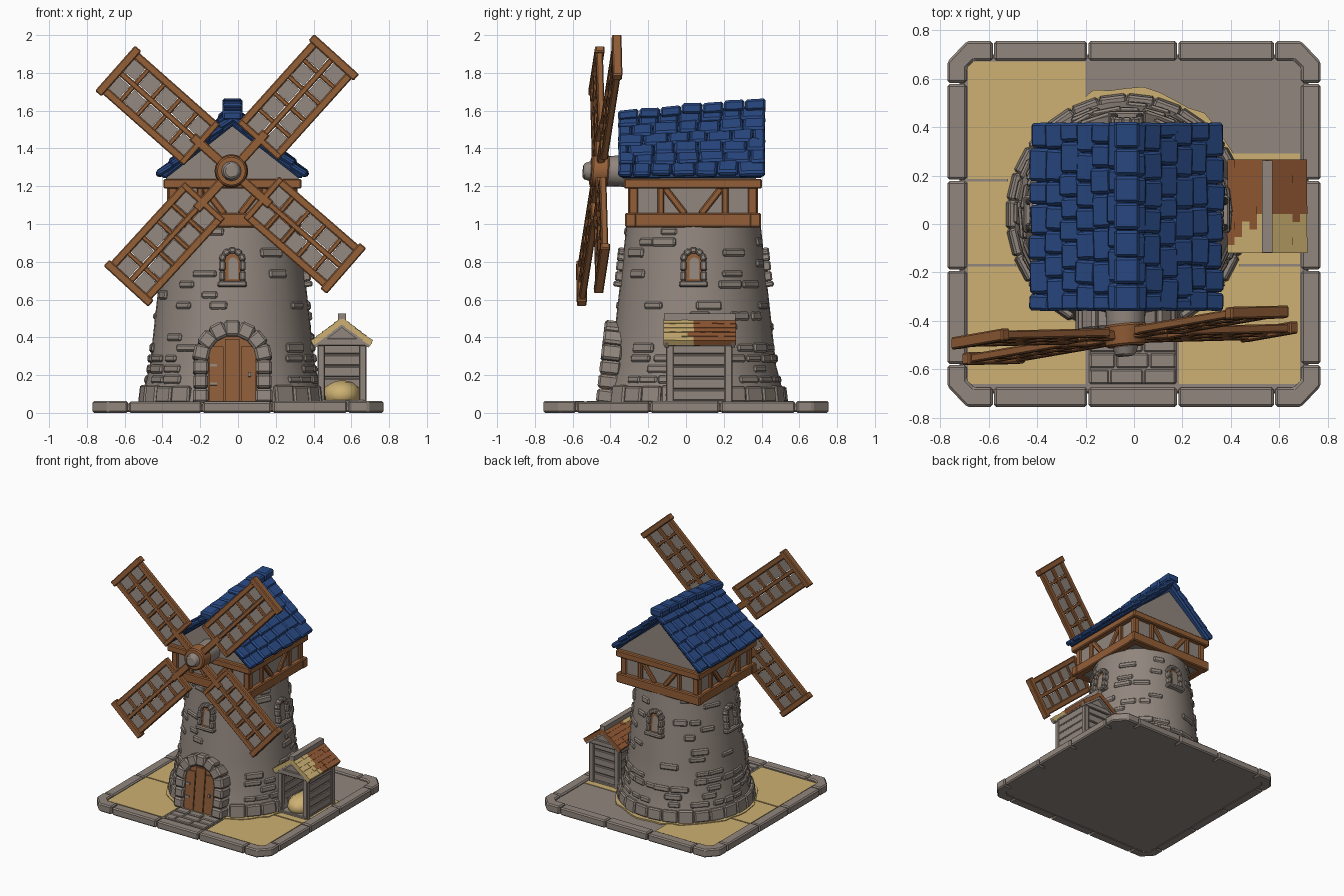
import bpy, bmesh, math, random
from mathutils import Matrix, Vector

random.seed(7)
old = bpy.data.objects.get("Cube")
if old:
    bpy.data.objects.remove(old, do_unlink=True)


def material(name, rgb):
    m = bpy.data.materials.new(name)
    m.use_nodes = True
    m.diffuse_color = (*rgb, 1)
    m.node_tree.nodes["Principled BSDF"].inputs["Base Color"].default_value = (*rgb, 1)
    return m


STONE = material("stone", (0.285, 0.24, 0.208))
WOOD = material("timber", (0.29, 0.112, 0.038))
DOOR = material("door_wood", (0.27, 0.11, 0.042))
SAND = material("sand", (0.61, 0.44, 0.17))
BLUE = material("blue_tile", (0.022, 0.066, 0.225))
RUST = material("rust_tile", (0.29, 0.1, 0.034))
jit = random.uniform
I4 = Matrix()


def rot(deg, axis):
    return Matrix.Rotation(math.radians(deg), 4, axis)


def move(x, y, z):
    return Matrix.Translation((x, y, z))


LYING = rot(90, "X")          # turns an x,z outline into x,-y and its depth into height


def box(bm, size, matrix, mi=0):
    m = matrix @ Matrix.Diagonal((*size, 1))
    for v in bmesh.ops.create_cube(bm, size=1, matrix=m)["verts"]:
        for f in v.link_faces:
            f.material_index = mi


def span(bm, x0, x1, y0, y1, z0, z1):
    box(bm, (x1 - x0, y1 - y0, z1 - z0), move((x0 + x1) / 2, (y0 + y1) / 2, (z0 + z1) / 2))


def cylinder(bm, r1, r2, y0, y1, mi=0, sides=20):
    # Round part lying along y, r1 at the front
    m = move(0, (y0 + y1) / 2, 0) @ rot(90, "X")
    res = bmesh.ops.create_cone(bm, cap_ends=True, segments=sides, radius1=r2, radius2=r1,
                                depth=y1 - y0, matrix=m)
    for v in res["verts"]:
        for f in v.link_faces:
            f.material_index = mi


def prism(bm, pts, d0, d1, matrix=I4, mi=0):
    # Outline in local x,z, extruded along local y
    a = [bm.verts.new(matrix @ Vector((x, d0, z))) for x, z in pts]
    b = [bm.verts.new(matrix @ Vector((x, d1, z))) for x, z in pts]
    faces = [bm.faces.new(a), bm.faces.new(b[::-1])]
    for i in range(len(a)):
        j = (i + 1) % len(a)
        faces.append(bm.faces.new((a[i], b[i], b[j], a[j])))
    for f in faces:
        f.material_index = mi


def finish(name, bm, mats, bevel=0.0, smooth=False):
    bmesh.ops.recalc_face_normals(bm, faces=bm.faces)
    me = bpy.data.meshes.new(name)
    bm.to_mesh(me)
    bm.free()
    for m in mats:
        me.materials.append(m)
    ob = bpy.data.objects.new(name, me)
    bpy.context.collection.objects.link(ob)
    if bevel:
        mod = ob.modifiers.new("soft_edges", "BEVEL")
        mod.width, mod.segments, mod.limit_method = bevel, 1, "ANGLE"
    if smooth:
        bpy.ops.object.select_all(action="DESELECT")
        ob.select_set(True)
        bpy.context.view_layer.objects.active = ob
        bpy.ops.object.shade_smooth_by_angle(angle=math.radians(35))


CX, CY = -0.03, 0.04          # tower axis


def radius(z):
    return 0.355 + 0.11 * (1 - z) + 0.15 * max(0, 0.25 - z)


def on_tower(deg, z, out=0.0):
    # Frame on the wall: local -y points outward, leaning with the wall
    return move(CX, CY, 0) @ rot(deg, "Z") @ move(0, -radius(z) - out, z) @ rot(-6.5, "X")


# Base: inner slab, border stones and chamfered corners
bm = bmesh.new()
span(bm, -0.72, 0.72, -0.70, 0.70, 0.004, 0.046)
cuts = [-0.58, -0.19, 0.18, 0.58]
for s in (-1, 1):
    for a, b in zip(cuts, cuts[1:]):
        top = 0.062 + jit(-0.004, 0.004)
        span(bm, a + 0.003, b - 0.003, s * 0.715 - 0.04, s * 0.715 + 0.04, 0, top)
        span(bm, s * 0.73 - 0.04, s * 0.73 + 0.04, a + 0.003, b - 0.003, 0, top)
    for t in (-1, 1):
        pts = [(0.77, 0.583), (0.77, 0.67), (0.69, 0.755), (0.583, 0.755), (0.583, 0.675),
               (0.66, 0.675), (0.69, 0.645), (0.69, 0.583)]
        prism(bm, [(s * x, -t * y) for x, y in pts], 0, 0.064, LYING)
finish("base_stones", bm, [STONE], 0.009)

# Sand beds and ragged ring of sand round the tower
bm = bmesh.new()
for y0, y1 in ((-0.66, -0.175), (-0.165, 0.175), (0.185, 0.67)):
    span(bm, -0.685, -0.2, y0, y1, 0.04, 0.051)
span(bm, 0.185, 0.685, -0.66, -0.175, 0.04, 0.051)
span(bm, 0.3, 0.685, -0.165, 0.29, 0.04, 0.051)
ring = []
for i in range(48):
    a, r = i * math.tau / 48, 0.517 + jit(-0.012, 0.015)
    ring.append((CX + r * math.cos(a), -CY - r * math.sin(a)))
prism(bm, ring, 0.04, 0.057, LYING)
finish("sand_beds", bm, [SAND])

# Paving in front of the door
bm = bmesh.new()
for row in range(4):
    y = -0.66 + row * 0.066
    xs = [-0.185, -0.08 + jit(-0.03, 0.03), 0.04 + jit(-0.03, 0.03), 0.175]
    for a, b in zip(xs, xs[1:]):
        span(bm, a + 0.003, b - 0.003, y, y + 0.06, 0.03, 0.06 + jit(-0.003, 0.004))
span(bm, -0.185, 0.175, -0.66, -0.36, 0.03, 0.053)
finish("paving", bm, [STONE], 0.006)

# Tower wall
bm = bmesh.new()
loops = []
for z in (0.04, 0.15, 0.25, 0.45, 0.7, 1.0):
    loops.append([bm.verts.new((CX + radius(z) * math.cos(i * math.tau / 40),
                                CY + radius(z) * math.sin(i * math.tau / 40), z)) for i in range(40)])
for lo, hi in zip(loops, loops[1:]):
    for i in range(40):
        j = (i + 1) % 40
        bm.faces.new((lo[i], lo[j], hi[j], hi[i]))
bm.faces.new(loops[-1])
bm.faces.new(loops[0][::-1])
finish("tower_wall", bm, [STONE], smooth=True)

# Tower stones: full footing ring, then scattered bricks
bm = bmesh.new()
for i in range(26):
    deg = i * 360 / 26 + 7
    if 28 < deg < 332:
        box(bm, (0.114, 0.06, 0.09 + jit(-0.01, 0.015)), on_tower(deg, 0.095, -0.014))
for row in range(15):
    z = 0.175 + row * 0.056
    deg = jit(0, 30)
    while deg < 360:
        w = jit(0.08, 0.14)
        near = abs((deg + 45) % 90 - 45)
        clear = (near > 16 or not 0.6 < z < 0.92) and (33 < deg < 327 or z > 0.55)
        if clear and random.random() < (0.6 if row < 3 else 0.27):
            box(bm, (w, 0.05, jit(0.035, 0.05)), on_tower(deg, z, jit(-0.019, -0.012)))
        deg += math.degrees((w + 0.006) / radius(z))
finish("tower_stones", bm, [STONE], 0.009)


def arch_stones(bm, m, w, spring, t, depth, jambs, wedges):
    # Stone surround: stacked jambs and a half circle of wedges
    h = spring / jambs
    for s in (-1, 1):
        for k in range(jambs):
            box(bm, (t + jit(-0.1, 0.15) * t, depth, h - 0.003), m @ move(s * (w + t / 2), 0, (k + 0.5) * h))
    step = 180 / wedges
    for k in range(wedges):
        seg = 2 * (w + t * 0.7) * math.sin(math.radians(step / 2))
        box(bm, (t, depth, seg), m @ move(0, 0, spring) @ rot(-(k + 0.5) * step, "Y") @ move(w + t / 2, 0, 0))


def arch_outline(w, spring):
    arc = [(w * math.cos(a * math.pi / 12), spring + w * math.sin(a * math.pi / 12)) for a in range(13)]
    return [(-w, 0), (w, 0)] + arc


# Door with stone arch
door = on_tower(0, 0.055, 0.025)
bm = bmesh.new()
arch_stones(bm, door @ move(0, 0.05, 0), 0.125, 0.23, 0.085, 0.11, 3, 7)
finish("door_arch", bm, [STONE], 0.012)
bm = bmesh.new()
prism(bm, arch_outline(0.13, 0.23), 0.024, 0.08, door)
for x in (-0.085, 0, 0.085):
    box(bm, (0.078, 0.012, 0.3 if x else 0.34), door @ move(x, 0.02, 0.15 if x else 0.17))
for z in (0.1, 0.2):
    box(bm, (0.035, 0.01, 0.014), door @ move(-0.1, 0.012, z), 1)
box(bm, (0.016, 0.015, 0.025), door @ move(0.09, 0.01, 0.15), 1)
finish("door", bm, [DOOR, STONE])

# Four arched windows
frames, panes = bmesh.new(), bmesh.new()
for deg in (0, 90, 180, 270):
    m = on_tower(deg, 0.695)
    arch_stones(frames, m, 0.038, 0.11, 0.032, 0.06, 2, 5)
    box(frames, (0.155, 0.07, 0.03), m @ move(0, 0, -0.014))
    prism(panes, arch_outline(0.042, 0.11), -0.006, 0.02, m)
    prism(panes, arch_outline(0.025, 0.09), -0.011, 0.0, m @ move(0.004, 0, 0.012), 1)
finish("window_frames", frames, [STONE], 0.008)
finish("window_panes", panes, [DOOR, STONE])

# Timbered cap storey
bm = bmesh.new()
span(bm, CX - 0.325, CX + 0.325, CY - 0.33, CY + 0.325, 0.99, 1.24)
prism(bm, [(-0.35, 1.22), (0.35, 1.22), (0.35, 1.25), (0, 1.54), (-0.35, 1.25)],
      CY - 0.335, CY + 0.33, move(CX, 0, 0))
finish("cap_walls", bm, [STONE])
bm = bmesh.new()
for k in range(4):
    m = move(CX, CY - 0.003, 0) @ rot(90 * k, "Z")
    long = 0.72 if k % 2 else 0.73
    box(bm, (long, 0.06, 0.075), m @ move(0, -0.33, 1.02))
    box(bm, (long, 0.06, 0.052), m @ move(0, -0.335, 1.213))
    box(bm, (0.05, 0.05, 0.18), m @ move(0.315, -0.315, 1.12))
    for s in (-1, 1):
        box(bm, (0.035, 0.03, 0.16), m @ move(s * 0.17, -0.33, 1.12))
        box(bm, (0.036, 0.025, 0.175), m @ move(s * 0.095, -0.33, 1.12) @ rot(s * 38, "Y"))
finish("cap_timbers", bm, [WOOD], 0.007)

# Main roof: sheathing, overlapping tile rows and ridge caps
bm = bmesh.new()
ROWS, PITCH = 6, 40
step = 0.5 / ROWS
for s in (-1, 1):
    slope = move(CX, 0.03, 1.585) @ rot(s * PITCH, "Y")
    box(bm, (0.5, 0.75, 0.03), slope @ move(s * 0.25, 0, -0.022))
    for i in range(ROWS):
        y, end = -0.39, 0.39
        first = True
        while y < end - 0.01:
            w = jit(0.09, 0.14) * (0.6 if first and i % 2 else 1)
            first = False
            if end - y - w < 0.06:
                w = end - y
            at = slope @ move(s * ((i + 0.5) * step + jit(-0.006, 0.008)), y + w / 2, jit(-0.004, 0.006))
            box(bm, (step + 0.02, w - 0.004, 0.036), at @ rot(-s * 6, "Y") @ rot(jit(-3, 3), "Z"))
            y += w
for k in range(7):
    box(bm, (0.105, 0.109, 0.055), move(CX, -0.305 + k * 0.112, 1.605 + jit(-0.005, 0.006)) @ rot(jit(-3, 3), "X"))
for v in bm.verts:
    v.co.z += 0.08 * v.co.y * max(0, (v.co.z - 1.24) / 0.4)
finish("roof_tiles", bm, [BLUE], 0.011)

# Sail wheel, slightly tilted: lattice frames, panels and hub
tilt = Matrix(((1, 0, 0, -0.035), (0.09, 1, 0.075, -0.46), (0, 0, 1, 1.28), (0, 0, 0, 1)))
frames, panels = bmesh.new(), bmesh.new()
R0, CELLS = 0.225, 5
for deg, reach in ((48, 0.81), (138.5, 0.8), (227.5, 0.805), (319, 0.785)):
    m = tilt @ rot(-deg, "Y")
    cell = (reach - R0) / CELLS
    box(frames, (0.25, 0.04, 0.05), m @ move(0.15, 0, 0))
    box(frames, (0.045, 0.05, 0.32), m @ move(reach, 0, 0))
    box(frames, (0.035, 0.04, 0.29), m @ move(R0, 0, 0))
    for off, w in ((-0.125, 0.042), (0, 0.032), (0.125, 0.042)):
        box(frames, (reach - R0, 0.036, w), m @ move((R0 + reach) / 2, 0, off))
    for k in range(CELLS):
        r = R0 + k * cell
        if k:
            box(frames, (0.026, 0.03, 0.25), m @ move(r, 0, 0))
        for s in (-1, 1):
            box(panels, (cell - 0.03, 0.014, 0.085), m @ move(r + cell / 2, 0, s * 0.062) @ rot(jit(-3, 3), "Y"))
finish("sail_frames", frames, [WOOD], 0.006)
finish("sail_panels", panels, [STONE])
bm = bmesh.new()
cylinder(bm, 0.08, 0.085, 0.03, 0.2, 1)
cylinder(bm, 0.082, 0.09, -0.045, 0.045, 0)
cylinder(bm, 0.04, 0.055, -0.085, -0.04, 1, 12)
bm.transform(tilt)
finish("sail_hub", bm, [WOOD, STONE], 0.008, smooth=True)

# Shed: posts, plank walls over solid boards, gables and fodder heap
bm = bmesh.new()
for x in (0.44, 0.66):
    for y in (-0.085, 0.225):
        span(bm, x - 0.02, x + 0.02, y - 0.02, y + 0.02, 0.04, 0.38)
    span(bm, x - 0.007, x + 0.007, -0.08, 0.22, 0.045, 0.39)
    for k in range(5):
        span(bm, x - 0.013, x + 0.013, -0.07, 0.21, 0.065 + k * 0.062, 0.121 + k * 0.062)
span(bm, 0.44, 0.66, 0.212, 0.226, 0.045, 0.39)
for k in range(5):
    span(bm, 0.455, 0.645, 0.206, 0.234, 0.065 + k * 0.062, 0.121 + k * 0.062)
for y in (-0.09, 0.23):
    span(bm, 0.41, 0.69, y - 0.02, y + 0.02, 0.355, 0.395)
    prism(bm, [(0.43, 0.385), (0.67, 0.385), (0.55, 0.475)], y - 0.008, y + 0.008)
span(bm, 0.43, 0.67, -0.11, 0.24, 0.045, 0.068)
finish("shed_walls", bm, [STONE], 0.005)
bm = bmesh.new()
bmesh.ops.create_icosphere(bm, subdivisions=2, radius=1,
                           matrix=move(0.55, 0.04, 0.095) @ Matrix.Diagonal((0.105, 0.15, 0.08, 1)))
finish("fodder_heap", bm, [SAND], smooth=True)

# Shed roof: weathered tiles, front part covered in straw
bm = bmesh.new()
for s in (-1, 1):
    slope = move(0.55, 0.073, 0.487) @ rot(s * 37, "Y")
    box(bm, (0.19, 0.36, 0.02), slope @ move(s * 0.095, 0, -0.012), 2)
    for i in range(5):
        for k in range(12):
            y = -0.176 + k * 0.032
            edge = -0.05 if s > 0 else -0.045 - 0.03 * i
            box(bm, (0.046, 0.033, 0.026 + jit(0, 0.006)), slope @ move(s * (0.02 + i * 0.038), y, 0)
                @ rot(-s * 5, "Y"), 1 if y < edge + jit(-0.02, 0.05) else 0)
    for y in (-0.176, 0.176):
        box(bm, (0.195, 0.02, 0.034), slope @ move(s * 0.1, y, -0.012), 2)
box(bm, (0.042, 0.38, 0.036), move(0.55, 0.073, 0.507), 2)
finish("shed_roof", bm, [RUST, SAND, STONE])
